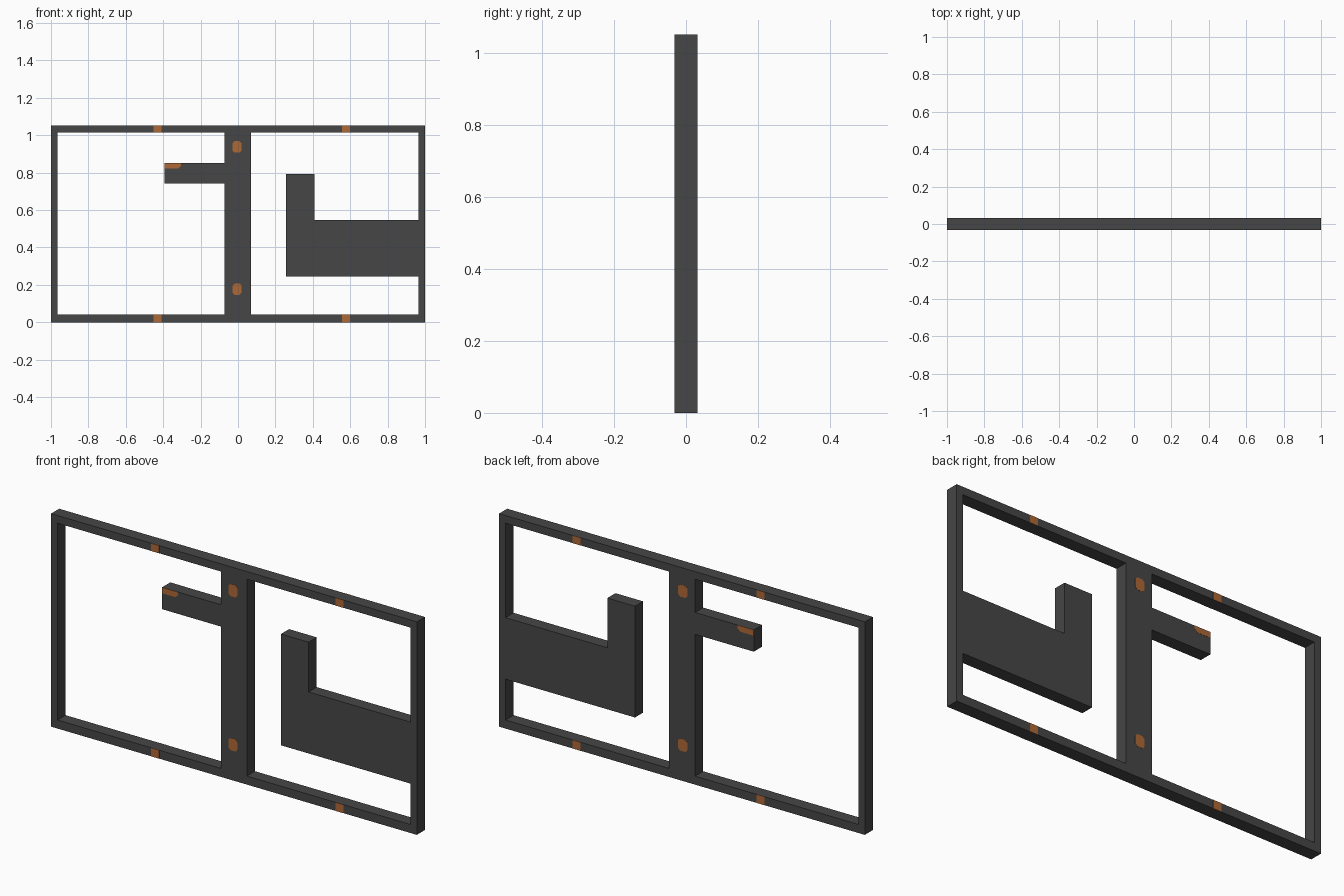
import bpy, bmesh
from mathutils import Matrix, Vector

if "Cube" in bpy.data.objects:
    bpy.data.objects.remove(bpy.data.objects["Cube"])

HALF = 0.0315   # half depth of the panel
LIFT = 0.001    # how far painted patches stand proud


def material(name, rgb):
    m = bpy.data.materials.new(name)
    m.diffuse_color = (*rgb, 1)
    m.use_nodes = True
    m.node_tree.nodes["Principled BSDF"].inputs["Base Color"].default_value = m.diffuse_color
    return m


grey = material("dark grey", (0.061, 0.061, 0.061))
orange = material("orange", (0.42, 0.14, 0.035))


def panel(name, loops, mat):
    """Extruded flat sheet: first loop is the outline, the others are openings."""
    cu = bpy.data.curves.new(name, 'CURVE')
    cu.dimensions = '2D'
    cu.fill_mode = 'BOTH'
    cu.extrude = HALF
    for pts in loops:
        s = cu.splines.new('POLY')
        s.points.add(len(pts) - 1)
        for p, (x, z) in zip(s.points, pts):
            p.co = (x, z, 0, 1)
        s.use_cyclic_u = True
    tmp = bpy.data.objects.new(name + "_profile", cu)
    bpy.context.collection.objects.link(tmp)
    bpy.context.view_layer.update()
    me = bpy.data.meshes.new_from_object(tmp.evaluated_get(bpy.context.evaluated_depsgraph_get()))
    bpy.data.objects.remove(tmp)
    bm = bmesh.new()
    bm.from_mesh(me)
    bmesh.ops.remove_doubles(bm, verts=bm.verts, dist=1e-5)
    bmesh.ops.rotate(bm, verts=bm.verts, matrix=Matrix.Rotation(1.5707963, 3, 'X'))
    bmesh.ops.recalc_face_normals(bm, faces=bm.faces)
    for f in bm.faces:
        f.smooth = False
    bm.to_mesh(me)
    bm.free()
    me.materials.clear()
    me.materials.append(mat)
    ob = bpy.data.objects.new(name, me)
    bpy.context.collection.objects.link(ob)


def patch(name, pts):
    """Thin orange plate repeated on the front and back faces."""
    bm = bmesh.new()
    for side in (-1, 1):
        y = side * (HALF - LIFT)
        f = bm.faces.new([bm.verts.new((x, y, z)) for x, z in pts])
        ext = bmesh.ops.extrude_face_region(bm, geom=[f])["geom"]
        bmesh.ops.translate(bm, vec=Vector((0, side * 2 * LIFT, 0)),
                            verts=[v for v in ext if isinstance(v, bmesh.types.BMVert)])
    bmesh.ops.recalc_face_normals(bm, faces=bm.faces)
    me = bpy.data.meshes.new(name)
    bm.to_mesh(me)
    bm.free()
    me.materials.append(orange)
    bpy.context.collection.objects.link(bpy.data.objects.new(name, me))


def rect(x0, x1, z0, z1):
    return [(x0, z0), (x1, z0), (x1, z1), (x0, z1)]


def octagon(x, z, w, h, c):
    """Rectangle of half size w, h with corners cut by c."""
    return [(x + a, z + b) for a, b in (
        (-w + c, -h), (w - c, -h), (w, -h + c), (w, h - c),
        (w - c, h), (-w + c, h), (-w, h - c), (-w, -h + c))]


# Frame, centre post, short arm and L-shaped hook as one sheet with two openings
left_opening = [(-0.965, 0.042), (-0.072, 0.042), (-0.072, 0.743), (-0.393, 0.743),
                (-0.393, 0.851), (-0.072, 0.851), (-0.072, 1.015), (-0.965, 1.015)]
right_opening = [(0.07, 0.042), (0.965, 0.042), (0.965, 0.244), (0.257, 0.244),
                 (0.257, 0.794), (0.408, 0.794), (0.408, 0.548), (0.965, 0.548),
                 (0.965, 1.015), (0.07, 1.015)]
panel("frame_panel", [rect(-1, 1, 0, 1.053), left_opening, right_opening], grey)

# Orange marks on the top and bottom rails
for label, x in (("left", -0.43), ("right", 0.577)):
    patch(f"{label}_top_rail_mark", rect(x - 0.022, x + 0.022, 1.015, 1.053))
    patch(f"{label}_bottom_rail_mark", rect(x - 0.022, x + 0.022, 0, 0.042))

# Orange dots on the centre post
for label, z in (("upper", 0.938), ("lower", 0.177)):
    patch(f"{label}_post_dot", octagon(-0.005, z, 0.025, 0.03, 0.011))

# Orange tip on the short arm, with a clipped lower corner
patch("arm_tip_mark", [(-0.393, 0.822), (-0.32, 0.822), (-0.305, 0.835),
                       (-0.305, 0.851), (-0.393, 0.851)])
